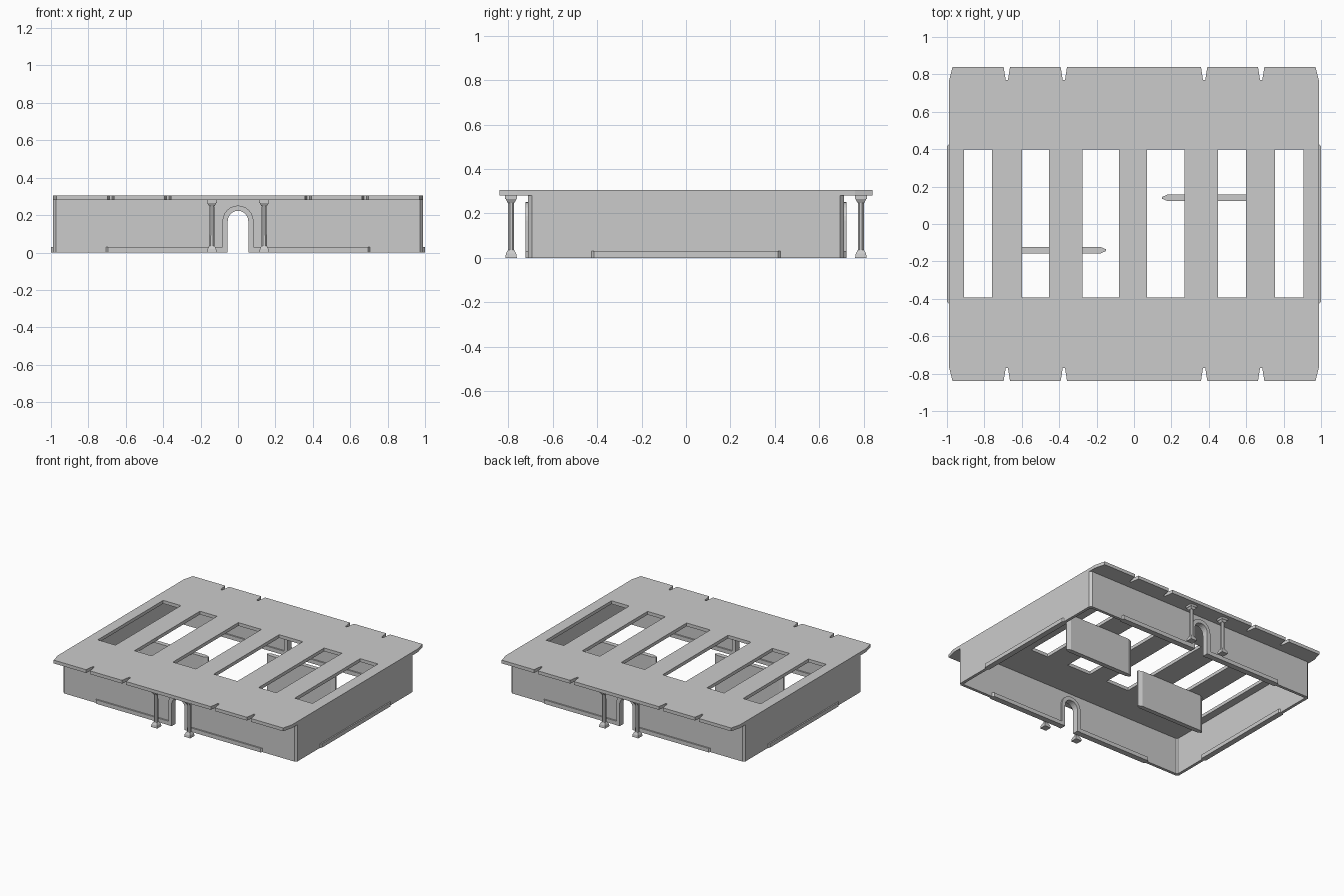
import bpy, bmesh, math
from mathutils import Matrix

if "Cube" in bpy.data.objects:
    bpy.data.objects.remove(bpy.data.objects["Cube"])


def plate(name, loops, a, b, upright=False):
    """Extrude flat outlines (extra loops are holes) from a to b, along z or y."""
    cu = bpy.data.curves.new(name, 'CURVE')
    cu.dimensions = '2D'
    cu.fill_mode = 'BOTH'
    cu.extrude = (b - a) / 2
    for pts in loops:
        s = cu.splines.new('POLY')
        s.points.add(len(pts) - 1)
        for p, (x, y) in zip(s.points, pts):
            p.co = (x, y, 0, 1)
        s.use_cyclic_u = True
    tmp = bpy.data.objects.new(name + "_outline", cu)
    bpy.context.collection.objects.link(tmp)
    bpy.context.view_layer.update()
    dg = bpy.context.evaluated_depsgraph_get()
    me = bpy.data.meshes.new_from_object(tmp.evaluated_get(dg))
    bpy.data.objects.remove(tmp)
    mid = (a + b) / 2
    if upright:
        me.transform(Matrix.Translation((0, mid, 0)) @ Matrix.Rotation(math.pi / 2, 4, 'X'))
    else:
        me.transform(Matrix.Translation((0, 0, mid)))
    bm = bmesh.new()
    bm.from_mesh(me)
    bmesh.ops.remove_doubles(bm, verts=bm.verts, dist=1e-5)
    bmesh.ops.recalc_face_normals(bm, faces=bm.faces)
    bm.to_mesh(me)
    bm.free()
    for p in me.polygons:
        p.use_smooth = False
    ob = bpy.data.objects.new(name, me)
    bpy.context.collection.objects.link(ob)
    return ob


def rect(x0, x1, y0, y1):
    return [(x0, y0), (x1, y0), (x1, y1), (x0, y1)]


def cut_rect(hx, hy, c):
    """Rectangle with chamfered corners."""
    return [(hx, -hy + c), (hx, hy - c), (hx - c, hy), (-hx + c, hy),
            (-hx, hy - c), (-hx, -hy + c), (-hx + c, -hy), (hx - c, -hy)]


def half_circle(r, z, n=12):
    return [(r * math.cos(math.pi * i / n), z + r * math.sin(math.pi * i / n)) for i in range(n + 1)]


# roof slab with notched eaves and six long openings
eave = [(0.99, 0.76), (0.97, 0.84)]
for x in (0.68, 0.375, -0.375, -0.68):
    eave += [(x + 0.017, 0.84), (x + 0.006, 0.77), (x - 0.006, 0.77), (x - 0.017, 0.84)]
eave += [(-0.97, 0.84), (-0.99, 0.76)]
outline = eave + [(-x, -y) for x, y in eave]
spans = [(-0.91, -0.76), (-0.60, -0.455), (-0.275, -0.08), (0.07, 0.27), (0.45, 0.60), (0.755, 0.905)]
plate("roof", [outline] + [rect(a, b, -0.393, 0.397) for a, b in spans], 0.28, 0.305)

# perimeter wall, arched doorways cut front and back
wall = plate("outer_wall", [cut_rect(0.99, 0.71, 0.017), cut_rect(0.968, 0.688, 0.01)], 0, 0.28)
door = [(-0.056, -0.05), (0.056, -0.05)] + half_circle(0.056, 0.168)
cutter = plate("door_cutter", [door], -0.9, 0.9, True)
cutter.hide_render = True
mod = wall.modifiers.new("doors", 'BOOLEAN')
mod.object = cutter
mod.operation = 'DIFFERENCE'
mod.solver = 'EXACT'
bpy.context.view_layer.update()
dg = bpy.context.evaluated_depsgraph_get()
cut_mesh = bpy.data.meshes.new_from_object(wall.evaluated_get(dg))
wall.modifiers.clear()
wall.data = cut_mesh
bpy.data.objects.remove(cutter)

# door surrounds
surround = [(0.083, 0)] + half_circle(0.083, 0.168) + [(-0.083, 0), (-0.055, 0)] \
    + half_circle(0.055, 0.168)[::-1] + [(0.055, 0)]
for y, side in ((-0.699, "front"), (0.699, "back")):
    plate(side + "_door_surround", [surround], y - 0.024, y + 0.024, True)

# low plinths on both faces of every wall
for sx, lr in ((-1, "left"), (1, "right")):
    for sy, fb in ((-1, "front"), (1, "back")):
        plate(f"{fb}_{lr}_plinth", [[(sx * x, sy * y) for x, y in (
            (0.082, 0.677), (0.695, 0.677), (0.705, 0.688), (0.705, 0.71), (0.695, 0.721), (0.082, 0.721))]],
            0, 0.03)
    plate(lr + "_plinth", [[(sx * x, y) for x, y in (
        (0.958, -0.415), (0.968, -0.425), (0.99, -0.425), (1.0, -0.415),
        (1.0, 0.415), (0.99, 0.425), (0.968, 0.425), (0.958, 0.415))]], 0, 0.03)

# inner partitions with pointed ends
panel = [(0.15, 0.005), (0.18, 0.0175), (0.70, 0.0175), (0.73, 0.005)]
panel += [(x, -y) for x, y in panel[::-1]]
for s, lr in ((-1, "left"), (1, "right")):
    plate(lr + "_partition", [[(s * x, s * 0.14 + y) for x, y in panel]], 0, 0.28)

# porch columns: (sides, lower half width, upper half width, bottom, top)
bm = bmesh.new()
for n, h0, h1, z0, z1 in ((4, 0.026, 0.023, 0, 0.02), (4, 0.023, 0.014, 0.02, 0.036),
                          (8, 0.014, 0.013, 0.036, 0.25), (4, 0.015, 0.024, 0.248, 0.264),
                          (4, 0.027, 0.027, 0.264, 0.28)):
    k = 1 / math.cos(math.pi / n)
    bmesh.ops.create_cone(bm, cap_ends=True, segments=n, radius1=h0 * k, radius2=h1 * k, depth=z1 - z0,
                          matrix=Matrix.Translation((0, 0, (z0 + z1) / 2)) @ Matrix.Rotation(math.pi / n, 4, 'Z'))
column = bpy.data.meshes.new("column")
bm.to_mesh(column)
bm.free()
for x, lr in ((-0.14, "left"), (0.14, "right")):
    for y, fb in ((-0.787, "front"), (0.787, "back")):
        ob = bpy.data.objects.new(f"{fb}_{lr}_column", column)
        ob.location = (x, y, 0)
        bpy.context.collection.objects.link(ob)
